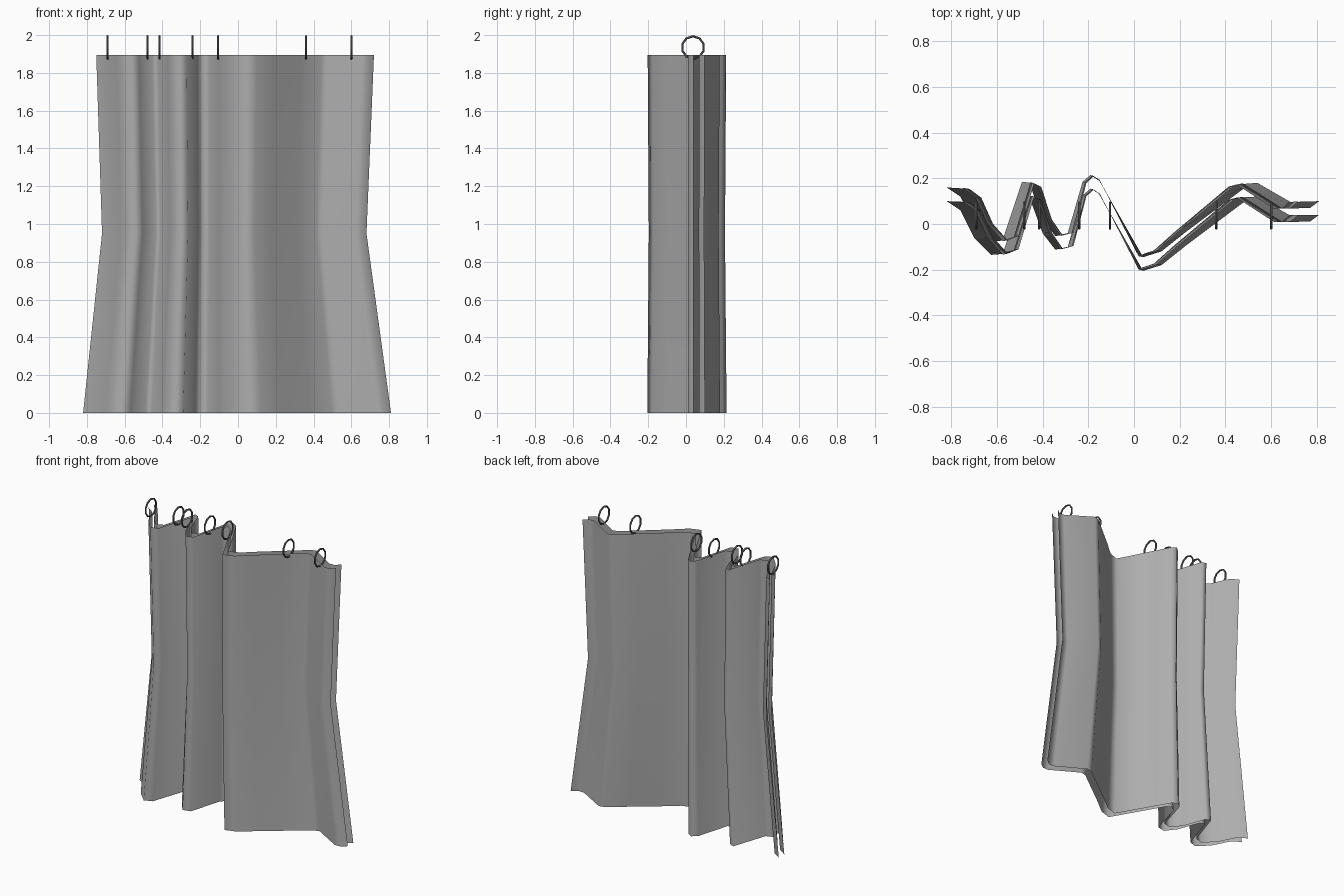
import bpy
import math

cube = bpy.data.objects.get("Cube")
if cube:
    bpy.data.objects.remove(cube, do_unlink=True)


def make_material(name, value):
    mat = bpy.data.materials.new(name)
    mat.use_nodes = True
    color = (value, value, value, 1)
    mat.diffuse_color = color
    mat.node_tree.nodes["Principled BSDF"].inputs["Base Color"].default_value = color
    return mat


fabric = make_material("grey fabric", 0.42)
metal = make_material("dark metal", 0.15)

# Fold line of the cloth along its hem
FOLDS = [(-.82, .16), (-.76, .12), (-.70, .0), (-.625, -.075), (-.57, -.055),
         (-.49, .185), (-.455, .17), (-.40, .02), (-.345, -.052), (-.29, -.04),
         (-.225, .185), (-.19, .215), (-.155, .195), (-.10, .10), (.04, -.145),
         (.12, -.12), (.22, -.04), (.38, .08), (.50, .17), (.54, .18),
         (.73, .07), (.77, .07), (.81, .10)]
# Height, width scale and depth scale: hem, waist, top edge
ROWS = [(0, 1, 1), (.95, .859, .96), (1.895, .902, .99)]
PIVOT = -.11
GAP = .06


def curtain_sheet(name, shift, facing_back):
    n = len(FOLDS)
    verts = [(PIVOT + (x - PIVOT) * wide, (y + shift) * deep, z)
             for z, wide, deep in ROWS for x, y in FOLDS]
    faces = []
    for r in range(len(ROWS) - 1):
        for i in range(n - 1):
            a = r * n + i
            quad = (a, a + 1, a + n + 1, a + n)
            faces.append(quad[::-1] if facing_back else quad)
    mesh = bpy.data.meshes.new(name)
    mesh.from_pydata(verts, [], faces)
    mesh.materials.append(fabric)
    mesh.shade_smooth()
    obj = bpy.data.objects.new(name, mesh)
    bpy.context.collection.objects.link(obj)


# Two layers of cloth with a gap between them
curtain_sheet("curtain_front", -GAP, False)
curtain_sheet("curtain_back", 0, True)

# Hanging rings along the top edge
for i, x in enumerate((-.69, -.48, -.415, -.24, -.105, .36, .60)):
    bpy.ops.mesh.primitive_torus_add(
        major_segments=10, minor_segments=6, major_radius=.059, minor_radius=.006,
        location=(x, .037, 1.935), rotation=(0, math.pi / 2, 0))
    ring = bpy.context.object
    ring.name = f"curtain_ring_{i + 1}"
    ring.data.materials.append(metal)
    bpy.ops.object.shade_smooth_by_angle(angle=math.radians(40))
